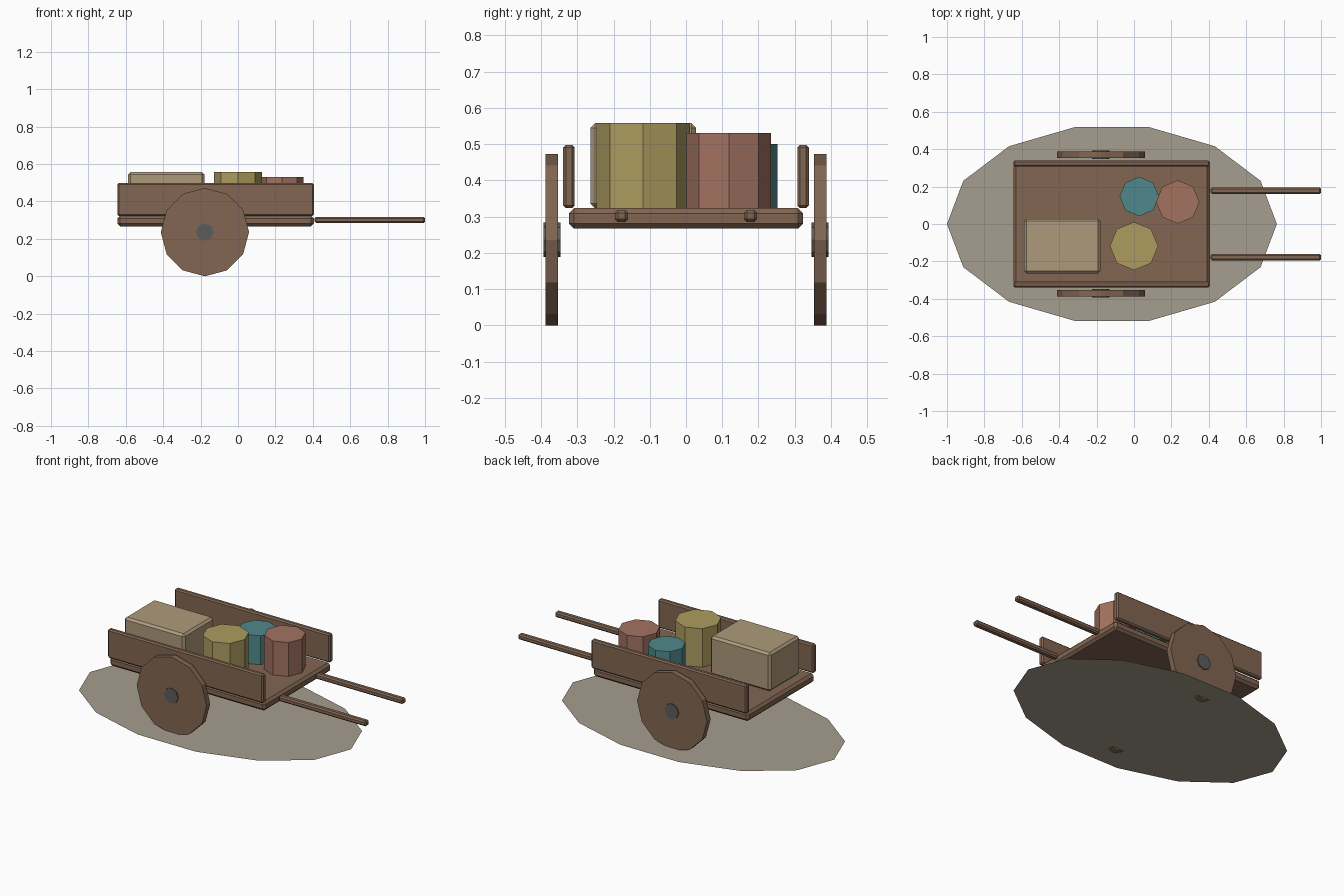
import bpy, bmesh
from math import cos, sin, tau
from mathutils import Matrix

cube = bpy.data.objects.get("Cube")
if cube:
    bpy.data.objects.remove(cube, do_unlink=True)


def material(name, srgb):
    rgb = [(c / 255 / 12.92) if c < 11 else ((c / 255 + 0.055) / 1.055) ** 2.4 for c in srgb]
    mat = bpy.data.materials.new(name)
    mat.use_nodes = True
    mat.diffuse_color = (*rgb, 1)
    mat.node_tree.nodes["Principled BSDF"].inputs["Base Color"].default_value = (*rgb, 1)
    return mat


wood = material("brown wood", (130, 102, 82))
iron = material("grey iron", (92, 92, 92))
straw = material("pale crate wood", (174, 154, 124))
yellow = material("mustard", (173, 156, 95))
red = material("clay red", (162, 114, 97))
teal = material("teal", (80, 137, 139))
dust = material("dusty ground", (166, 157, 142))


def add(name, bm, mat, location):
    bmesh.ops.recalc_face_normals(bm, faces=bm.faces)
    mesh = bpy.data.meshes.new(name)
    bm.to_mesh(mesh)
    bm.free()
    mesh.materials.append(mat)
    obj = bpy.data.objects.new(name, mesh)
    obj.location = location
    bpy.context.collection.objects.link(obj)
    return obj


def box(name, low, high, mat, chamfer):
    """Box between two corners with a single flat chamfer."""
    bm = bmesh.new()
    bmesh.ops.create_cube(bm, size=1)
    bmesh.ops.scale(bm, vec=[b - a for a, b in zip(low, high)], verts=bm.verts)
    obj = add(name, bm, mat, [(a + b) / 2 for a, b in zip(low, high)])
    bevel = obj.modifiers.new("chamfer", "BEVEL")
    bevel.width = chamfer
    bevel.segments = 1
    return obj


def prism(name, sides, radius, depth, mat, location, sideways=False):
    """Upright prism standing on its base, or a disc centred on the y axis."""
    bm = bmesh.new()
    ring = [bm.verts.new((radius * cos(tau * i / sides), radius * sin(tau * i / sides), 0))
            for i in range(sides)]
    base = bm.faces.new(ring)
    top = bmesh.ops.extrude_face_region(bm, geom=[base])["geom"]
    bmesh.ops.translate(bm, vec=(0, 0, depth),
                        verts=[v for v in top if isinstance(v, bmesh.types.BMVert)])
    if sideways:
        bmesh.ops.translate(bm, vec=(0, 0, -depth / 2), verts=bm.verts)
        bmesh.ops.rotate(bm, matrix=Matrix.Rotation(tau / 4, 3, "X"), verts=bm.verts)
    return add(name, bm, mat, location)


# Flat oval ground patch
bm = bmesh.new()
bm.faces.new([bm.verts.new((0.882 * cos(tau * i / 14), 0.532 * sin(tau * i / 14), 0))
              for i in range(14)])
ground = add("ground_patch", bm, dust, (-0.118, 0, 0.012))
if ground.data.polygons[0].normal.z < 0:
    ground.data.flip_normals()

# Cart bed
BACK, FRONT, DECK = -0.645, 0.405, 0.323
box("cart_bed", (BACK, -0.323, 0.267), (FRONT, 0.323, DECK), wood, 0.014)

# Paired sides, shafts, wheels and hubs
for side, s in (("right", -1), ("left", 1)):
    y = s * 0.323
    box(side + "_side_board", (BACK, y - 0.016, DECK), (FRONT, y + 0.016, 0.498), wood, 0.008)
    y = s * 0.178
    box(side + "_shaft", (0.41, y - 0.018, 0.285), (1.0, y + 0.018, 0.318), wood, 0.008)
    prism(side + "_wheel", 12, 0.236, 0.035, wood, (-0.177, s * 0.37, 0.236), True)
    prism(side + "_hub", 8, 0.047, 0.047, iron, (-0.177, s * 0.37, 0.236), True)

# Cargo
box("crate", (-0.587, -0.264, DECK), (-0.18, 0.028, 0.558), straw, 0.013)
for name, x, y, radius, top, mat in (
        ("mustard_barrel", 0, -0.118, 0.129, 0.558, yellow),
        ("red_barrel", 0.234, 0.118, 0.116, 0.53, red),
        ("teal_barrel", 0.028, 0.147, 0.105, 0.5, teal)):
    prism(name, 8, radius, top - DECK, mat, (x, y, DECK))
